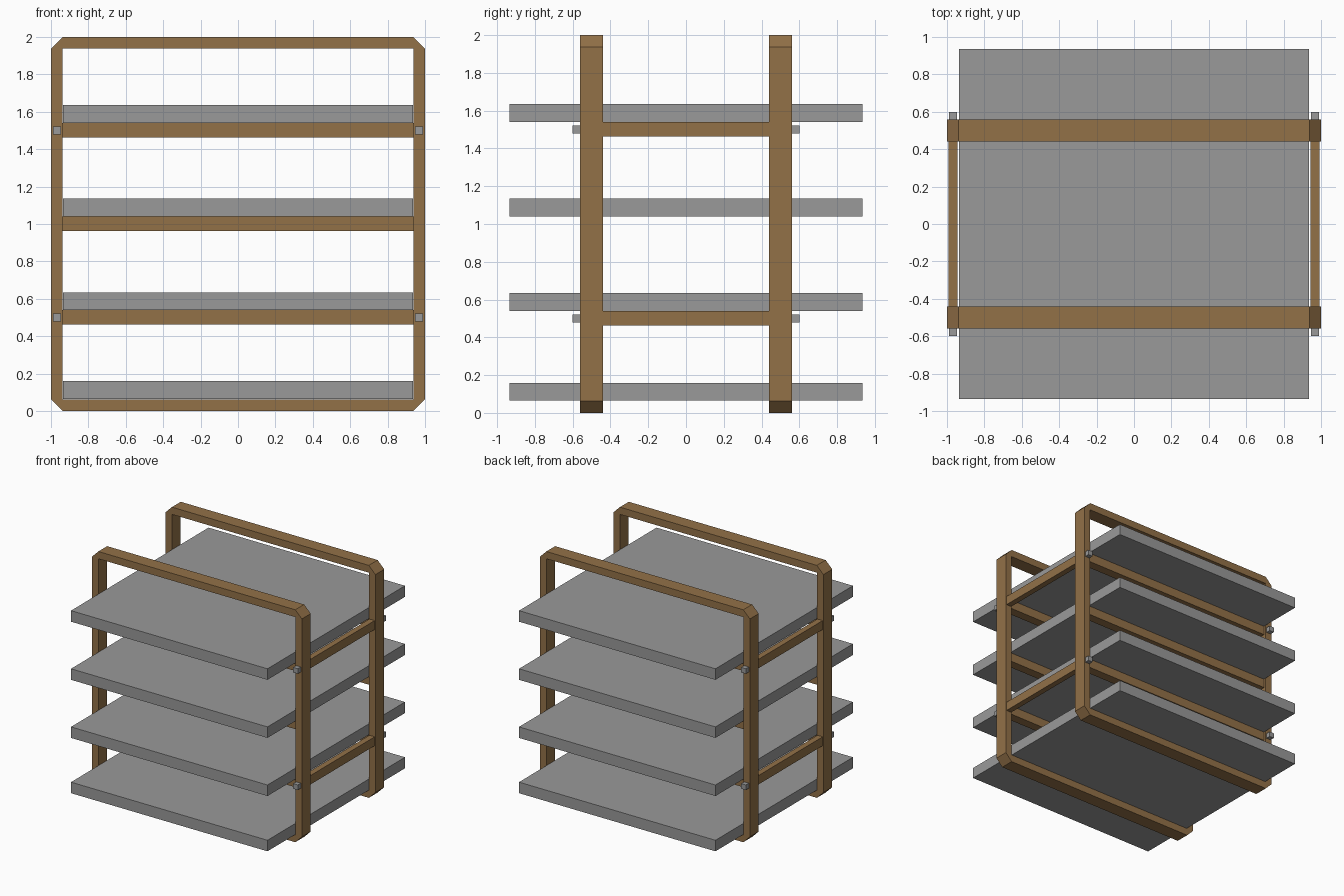
import bpy, bmesh
from mathutils import Vector

if "Cube" in bpy.data.objects:
    bpy.data.objects.remove(bpy.data.objects["Cube"])

def material(name, rgb):
    m = bpy.data.materials.new(name)
    m.diffuse_color = (*rgb, 1)
    m.use_nodes = True
    m.node_tree.nodes["Principled BSDF"].inputs["Base Color"].default_value = m.diffuse_color
    return m

wood = material("brown wood", (0.29, 0.165, 0.064))
grey = material("grey board", (0.32, 0.32, 0.32))

def finish(bm, name, mat):
    bmesh.ops.recalc_face_normals(bm, faces=bm.faces)
    me = bpy.data.meshes.new(name)
    bm.to_mesh(me)
    bm.free()
    me.materials.append(mat)
    ob = bpy.data.objects.new(name, me)
    bpy.context.collection.objects.link(ob)
    return ob

def box(name, lo, hi, mat):
    bm = bmesh.new()
    bmesh.ops.create_cube(bm, size=1)
    lo, hi = Vector(lo), Vector(hi)
    for v in bm.verts:
        v.co = Vector(((lo[i] + hi[i]) / 2 + v.co[i] * (hi[i] - lo[i])) for i in range(3))
    return finish(bm, name, mat)

T = 0.0625          # frame bar thickness
I = 1 - T           # inner half size
HW = 0.06           # half depth of the frame bars

def frame(name, y):
    """Closed rectangular frame with chamfered outer corners."""
    bm = bmesh.new()
    vert = lambda x, z: bm.verts.new((x, y - HW, z + 1))
    outer, inner = [], []
    for sx, sz, flip in ((1, 1, 0), (-1, 1, 1), (-1, -1, 0), (1, -1, 1)):
        pair = [(sx, sz * I), (sx * I, sz)]
        outer += [vert(*p) for p in (pair[::-1] if flip else pair)]
        inner.append(vert(sx * I, sz * I))
    for i in range(4):
        j = (i + 1) % 4
        bm.faces.new((outer[2*i], outer[2*i+1], inner[i]))               # corner
        bm.faces.new((outer[2*i+1], outer[2*j], inner[j], inner[i]))     # bar
    ext = bmesh.ops.extrude_face_region(bm, geom=bm.faces[:], use_keep_orig=True)
    bmesh.ops.translate(bm, vec=(0, 2 * HW, 0),
                        verts=[g for g in ext["geom"] if isinstance(g, bmesh.types.BMVert)])
    return finish(bm, name, wood)

# front and back frames with the rails that carry the shelves
for side, y in (("front", -0.5), ("back", 0.5)):
    frame(side + "_frame", y)
    for z in (0.5, 1.0, 1.5):
        box(side + "_shelf_rail", (-I, y - 0.04, z - 0.038), (I, y + 0.04, z + 0.04), wood)

# side rails joining the frames, and bolt ends
for sx in (-1, 1):
    x = sx * 0.968
    for z in (0.5, 1.5):
        box("side_rail", (x - 0.025, -0.44, z - 0.037), (x + 0.025, 0.44, z + 0.04), wood)
        for sy in (-1, 1):
            ys = sorted((sy * 0.55, sy * 0.6))
            box("bolt_end", (x - 0.022, ys[0], z - 0.022), (x + 0.022, ys[1], z + 0.022), grey)

# shelves
for z in (T + 0.002, 0.54, 1.04, 1.54):
    box("shelf", (-0.935, -0.935, z), (0.935, 0.935, z + 0.095), grey)
